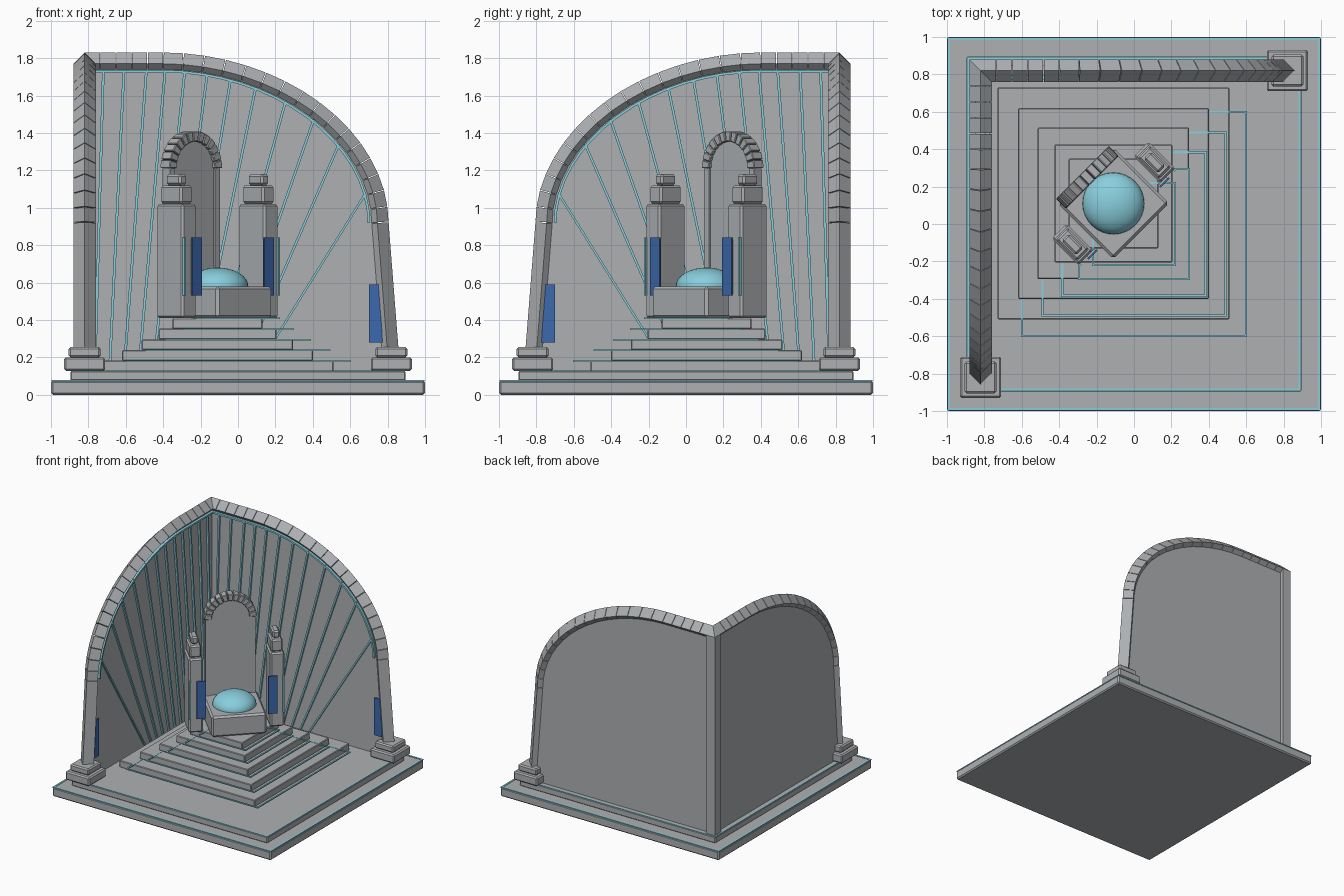
import bpy, bmesh, math
from mathutils import Vector, Matrix

if "Cube" in bpy.data.objects:
    bpy.data.objects.remove(bpy.data.objects["Cube"])


def material(name, rgb):
    m = bpy.data.materials.new(name)
    m.use_nodes = True
    m.diffuse_color = (*rgb, 1)
    m.node_tree.nodes["Principled BSDF"].inputs["Base Color"].default_value = (*rgb, 1)
    return m


STONE = material("grey stone", (0.42, 0.435, 0.45))
TEAL = material("pale teal", (0.25, 0.62, 0.72))
BLUE = material("deep blue", (0.045, 0.14, 0.42))


def add(name, bm, mat, bevel=0):
    bmesh.ops.recalc_face_normals(bm, faces=bm.faces)
    me = bpy.data.meshes.new(name)
    bm.to_mesh(me)
    bm.free()
    me.materials.append(mat)
    ob = bpy.data.objects.new(name, me)
    bpy.context.collection.objects.link(ob)
    if bevel:
        mod = ob.modifiers.new("bevel", "BEVEL")
        mod.width = bevel
        mod.segments = 1
    return ob


def loft(bm, a, b):
    """Closed solid between two matching loops of points."""
    va, vb = [bm.verts.new(p) for p in a], [bm.verts.new(p) for p in b]
    for i in range(len(va)):
        j = (i + 1) % len(va)
        bm.faces.new((va[i], va[j], vb[j], vb[i]))
    bm.faces.new(va[::-1])
    bm.faces.new(vb)


def build(name, solids, mat, place, bevel=0):
    bm = bmesh.new()
    for a, b in solids:
        loft(bm, [place(*p) for p in a], [place(*p) for p in b])
    return add(name, bm, mat, bevel)


def block(x0, x1, y0, y1, z0, z1):
    base = [(x0, y0), (x1, y0), (x1, y1), (x0, y1)]
    return [(x, y, z0) for x, y in base], [(x, y, z1) for x, y in base]


def plain(x, y, z):
    return Vector((x, y, z))


def frame(name, h, z, w=0.012, t=0.008):
    """Thin square trim made of four strips."""
    k = h - w
    strips = [block(-h, h, -h, -k, z, z + t), block(-h, h, k, h, z, z + t),
              block(-h, -k, -k, k, z, z + t), block(k, h, -k, k, z, z + t)]
    build(name, strips, TEAL, plain)


# Base and stepped dais
build("base_slab", [block(-1, 1, -1, 1, 0, 0.075)], STONE, plain, 0.01)
frame("base_trim", 0.998, 0.07, 0.015)
build("upper_slab", [block(-0.895, 0.895, -0.895, 0.895, 0.075, 0.128)], STONE, plain, 0.006)
frame("upper_slab_trim", 0.892, 0.122)
SIDES = [0.62, 0.51, 0.405, 0.315, 0.24]
CX, CY = -0.11, 0.11
for i, h in enumerate(SIDES):
    z = 0.125 + 0.057 * i
    build(f"step_{i + 1}", [block(CX - h, CX + h, CY - h, CY + h, z, z + 0.057)], STONE, plain, 0.005)
    frame(f"step_trim_{i + 1}", h - 0.015, z + 0.051)

# Two walls meeting at a corner: u along the wall, d outward, z up
CORNER = -0.82


def back(u, d, z):
    return Vector((u - d if u <= CORNER else u, -CORNER + d, z))


def side(u, d, z):
    p = back(u, d, z)
    return Vector((-p.y, -p.x, z))


WALLS = (("back", back), ("side", side))


def both(name, solids, mat, bevel=0):
    for label, place in WALLS:
        build(f"{label}_{name}", solids, mat, place, bevel)


def arch(a, b, flat=5, n=16):
    """Flat run from the corner, then a quarter oval."""
    pts = [Vector((CORNER + (0.42 * i) / flat, 0.92 + b)) for i in range(flat)]
    for i in range(n + 1):
        t = math.pi / 2 * (1 - i / n)
        pts.append(Vector((-0.4 + a * max(math.cos(t), 0) ** 1.03,
                           0.92 + b * max(math.sin(t), 0) ** 1.03)))
    return pts


def normals(pts):
    out = []
    for i in range(len(pts)):
        t = (pts[min(i + 1, len(pts) - 1)] - pts[max(i - 1, 0)]).normalized()
        out.append(Vector((-t.y, t.x)))
    return out


centre = arch(1.145, 0.85) + [Vector((0.80, 0.22))]
outline = [Vector((CORNER, 0.12)), Vector((0.80, 0.12))] + centre[::-1]
both("wall", [([(p.x, -0.03, p.y) for p in outline], [(p.x, 0.03, p.y) for p in outline])], STONE)

# Diamond section rim stones
R = 0.06


def diamond(p, n):
    a, b = p + n * R, p - n * R
    return [(a.x, 0, a.y), (p.x, R, p.y), (b.x, 0, b.y), (p.x, -R, p.y)]


def corner_safe(loop, first):
    return [(CORNER if first else max(u, CORNER + 0.001), d, z) for u, d, z in loop]


ns = normals(centre)
stones = []
for i in range(len(centre) - 1):
    p, q = centre[i], centre[i + 1]
    gap = (q - p).normalized() * 0.002
    start = p if i == 0 else p + gap
    stones.append((corner_safe(diamond(start, ns[i]), i == 0), corner_safe(diamond(q - gap, ns[i + 1]), False)))
both("rim", stones, STONE)

# Thin teal line under the rim
inner = arch(1.1, 0.81)
ni = normals(inner)


def strip(p, n):
    a, b = p + n * 0.007, p - n * 0.007
    return [(a.x, -0.05, a.y), (a.x, -0.02, a.y), (b.x, -0.02, b.y), (b.x, -0.05, b.y)]


both("rim_trim", [(strip(inner[i], ni[i]), strip(inner[i + 1], ni[i + 1])) for i in range(len(inner) - 1)], TEAL)

# Fan of raised rays
rays = []
for i, u in enumerate([-0.72, -0.61, -0.49, -0.39, -0.285, -0.165, -0.04, 0.095, 0.255, 0.405, 0.54, 0.68]):
    top = 0.92 + 0.81 * math.sqrt(1 - max(0, (u + 0.4) / 1.1) ** 2)
    low, w = -0.765 + 0.078 * i, 0.007
    rays.append(([(low - w, -0.045, 0.13), (low + w, -0.045, 0.13), (low + w, -0.02, 0.13), (low - w, -0.02, 0.13)],
                 [(u - w, -0.045, top), (u + w, -0.045, top), (u + w, -0.02, top), (u - w, -0.02, top)]))
both("wall_rays", rays, TEAL)

# Blue plates near the wall ends, and end pedestals
plate = [(0.70, 0.28), (0.772, 0.28), (0.762, 0.59), (0.70, 0.59)]
both("wall_plate", [([(u, -0.039, z) for u, z in plate], [(u, -0.03, z) for u, z in plate])], BLUE)
for name, h, z0, z1 in (("pedestal", 0.11, 0.128, 0.2), ("pedestal_cap", 0.085, 0.2, 0.255)):
    both(name, [block(0.82 - h, 0.82 + h, -h, h, z0, z1)], STONE, 0.01)
build("corner_post", [block(-0.88, -0.8, 0.8, 0.88, 0.12, 1.77)], STONE, plain)

# Throne, turned to face the open corner: s sideways, f forward
TURN = Matrix.Translation((CX, CY, 0)) @ Matrix.Rotation(math.radians(45), 4, "Z")


def throne(s, f, z):
    return TURN @ Vector((s, -f, z))


build("seat", [block(-0.21, 0.21, -0.21, 0.21, 0.41, 0.58)], STONE, throne, 0.015)

bm = bmesh.new()
bmesh.ops.create_uvsphere(bm, u_segments=32, v_segments=16, radius=1,
                          matrix=Matrix.Translation((CX, CY, 0.58)) @ Matrix.Diagonal((0.165, 0.165, 0.1, 1)))
for f in bm.faces:
    f.smooth = True
add("cushion", bm, TEAL)

# Arched seat back with jambs and wedge stones
SPRING, N = 1.21, 13


def polar(r, t, f):
    return (r * math.cos(t), f, SPRING + r * math.sin(t))


angles = [math.pi * i / N for i in range(N + 1)]
panel = [(-0.16, 0.41), (0.16, 0.41)] + [(0.16 * math.cos(t), SPRING + 0.16 * math.sin(t)) for t in angles]
build("seat_back", [([(s, -0.21, z) for s, z in panel], [(s, -0.18, z) for s, z in panel])], STONE, throne)
build("back_jambs", [block(a, a + 0.04, -0.225, -0.17, 0.41, SPRING) for a in (-0.19, 0.15)], STONE, throne)
wedges = []
for i in range(N):
    a, b = angles[i] + 0.012, angles[i + 1] - 0.012
    corners = ((0.145, a), (0.2, a), (0.2, b), (0.145, b))
    wedges.append(([polar(r, t, -0.235) for r, t in corners], [polar(r, t, -0.16) for r, t in corners]))
build("back_arch", wedges, STONE, throne, 0.004)

# Flanking pillars with caps, blue plates and teal strips
for label, k in (("left", 1), ("right", -1)):
    def pillar(s, f, z, k=k):
        return throne(k * s, f, z)
    for part, hs, hf, z0, z1 in (("pillar", 0.055, 0.1, 0.41, 1.02),
                                 ("pillar_cap", 0.045, 0.08, 1.02, 1.12),
                                 ("pillar_top", 0.028, 0.055, 1.12, 1.18)):
        build(f"{label}_{part}", [block(0.31 - hs, 0.31 + hs, -hf, hf, z0, z1)], STONE, pillar, 0.012)
    build(f"{label}_pillar_plate", [block(0.237, 0.307, 0.11, 0.119, 0.53, 0.84)], BLUE, pillar)
    build(f"{label}_plate_backing", [block(0.245, 0.3, 0.098, 0.11, 0.54, 0.83)], STONE, pillar)
    build(f"{label}_pillar_strip", [block(0.35, 0.362, 0.098, 0.112, 0.53, 0.84)], TEAL, pillar)
